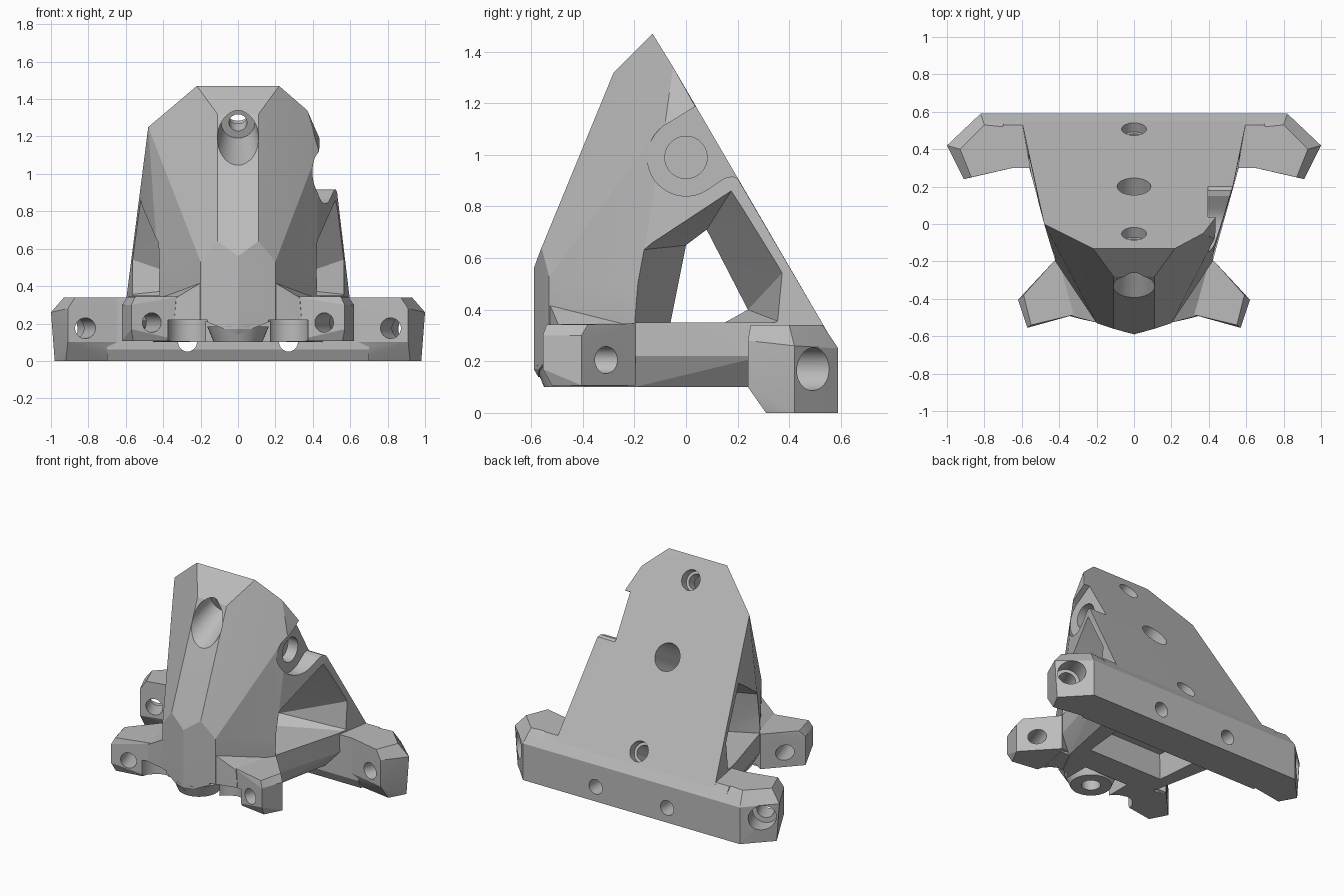
import bpy, bmesh, math
from mathutils import Vector

cube = bpy.data.objects.get("Cube")
if cube:
    bpy.data.objects.remove(cube)

grey = bpy.data.materials.new("plain grey")
grey.use_nodes = True
COLOUR = (0.5, 0.5, 0.5, 1)
grey.diffuse_color = COLOUR
grey.node_tree.nodes["Principled BSDF"].inputs["Base Color"].default_value = COLOUR


def finish(name, bm):
    bmesh.ops.recalc_face_normals(bm, faces=bm.faces)
    mesh = bpy.data.meshes.new(name)
    bm.to_mesh(mesh)
    bm.free()
    mesh.materials.append(grey)
    obj = bpy.data.objects.new(name, mesh)
    bpy.context.collection.objects.link(obj)
    return obj


def hull(name, points):
    bm = bmesh.new()
    for p in points:
        bm.verts.new(p)
    bmesh.ops.remove_doubles(bm, verts=bm.verts, dist=1e-5)
    bmesh.ops.convex_hull(bm, input=bm.verts)
    loose = [v for v in bm.verts if not v.link_faces]
    bmesh.ops.delete(bm, geom=loose, context='VERTS')
    return finish(name, bm)


def prism_x(name, profile, x0, x1):
    """Extrude a (y, z) outline along x."""
    bm = bmesh.new()
    face = bm.faces.new([bm.verts.new((x0, y, z)) for y, z in profile])
    ext = bmesh.ops.extrude_face_region(bm, geom=[face], use_keep_orig=True)
    moved = [g for g in ext["geom"] if isinstance(g, bmesh.types.BMVert)]
    bmesh.ops.translate(bm, verts=moved, vec=(x1 - x0, 0, 0))
    return finish(name, bm)


def rod(name, start, direction, length, r1, r2=None):
    """Cylinder or cone that begins at start and runs along direction."""
    d = Vector(direction).normalized()
    bm = bmesh.new()
    bmesh.ops.create_cone(bm, cap_ends=True, segments=40, radius1=r1,
                          radius2=r1 if r2 is None else r2, depth=length)
    bmesh.ops.translate(bm, verts=bm.verts, vec=(0, 0, length / 2))
    bmesh.ops.rotate(bm, verts=bm.verts, matrix=d.to_track_quat('Z', 'Y').to_matrix())
    bmesh.ops.translate(bm, verts=bm.verts, vec=start)
    return finish(name, bm)


def both(points):
    return [(s * x, y, z) for x, y, z in points for s in (-1, 1)]


def combine(target, tool, operation):
    mod = target.modifiers.new(operation.lower(), 'BOOLEAN')
    mod.operation, mod.object, mod.solver = operation, tool, 'EXACT'
    bpy.context.view_layer.objects.active = target
    bpy.ops.object.modifier_apply(modifier=mod.name)
    bpy.data.objects.remove(tool)


def cut(tool):
    combine(bracket, tool, 'DIFFERENCE')


def join(tool):
    combine(bracket, tool, 'UNION')


# Leaning main body with its front ridge and side beams
bracket = hull("bracket", both([
    (.22, -.13, 1.47), (.11, -.28, 1.32), (.11, -.56, .64), (0, -.59, .56),
    (.2, -.53, .53), (.2, -.53, .42), (.42, -.2, .4), (.6, .55, .31),
    (0, -.59, .17), (.2, -.53, .17), (0, -.55, .1), (.2, -.5, .1),
    (.42, -.2, .22), (.56, .3, .22), (.35, -.2, .1), (.45, .3, .1),
]) + [(-.48, 0, 1.25), (.37, -.05, 1.34), (.43, -.08, 1.13), (.44, .04, 1.18), (.53, .205, .9)])

# Tapered window through both sides, under the arch
inner = [(0, .65), (.08, .71), (.24, .4), (.15, .35), (-.06, .35)]
outer = [(-.28, .62), (.2, .9), (.39, .56), (.37, .35), (-.3, .35)]
cut(prism_x("window_core", inner, -.2, .2))
for s in (-1, 1):
    cut(hull("window_side", [(s * .15, y, z) for y, z in inner]
             + [(s * .62, y, z) for y, z in outer]))

# Hollow underside between the beams
cut(hull("under_hollow", both([(.3, -.1, 0), (.34, .35, 0), (.26, -.06, .26), (.3, .35, .26)])))

# Rear crossbar
bar = [(.59, 0), (.59, .25), (.53, .34), (.3, .34), (.3, .06), (.33, 0)]
join(prism_x("rear_bar", bar, -.7, .7))
for s in (-1, 1):
    # Angled ends of the crossbar
    join(hull("rear_arm", [(s * x, y, z) for x, y, z in [
        (.56, .32, .34), (.56, .32, .1), (.5, .5, .34), (.6, .59, .25), (.6, .59, 0),
        (.82, .59, 0), (.82, .59, .25), (.8, .53, .34), (.93, .4, .34), (.87, .25, .34),
        (1, .42, .26), (.98, .42, 0), (.91, .24, .28), (.91, .24, .1),
        (.92, .31, 0), (.5, .38, 0)]]))
    # Hub shoulder that flows into the front arm
    join(hull("hub_shoulder", [(s * x, y, z) for x, y, z in [
        (.195, -.528, .42), (.195, -.528, .17), (.195, -.5, .104), (.33, -.493, .338),
        (.35, -.493, .104), (.41, -.215, .338), (.41, -.225, .104), (.12, -.21, .4),
        (.12, -.23, .104), (.12, -.45, .4)]]))
    # Front arm
    join(hull("front_arm", [(s * x, y, z) for x, y, z in [
        (.3, -.48, .345), (.3, -.48, .107), (.55, -.54, .343), (.57, -.555, .3),
        (.57, -.555, .17), (.56, -.52, .107), (.59, -.38, .343), (.62, -.405, .3),
        (.62, -.405, .107), (.425, -.195, .346), (.425, -.195, .107),
        (.15, -.3, .344), (.15, -.3, .18)]]))

# V-shaped lower lip of the hub, with a conical foot behind it
lip = [(0, .14), (.17, .21), (.17, 0), (0, 0)]
for s in (-1, 1):
    cut(hull("hub_lip", [(s * x, y, z) for x, z in lip for y in (-.7, -.27)]))
join(rod("hub_foot", (0, -.42, .1), (0, 0, 1), .085, .13, .165))
cut(rod("foot_hole", (0, -.42, .05), (0, 0, 1), .13, .06))

# Bolt holes, mirrored
for s in (-1, 1):
    cut(rod("front_arm_hole", (s * .41, -.68, .205), (s * .31, .95, 0), .55, .052))
    cut(rod("rear_arm_hole", (s * .738, .088, .175), (s * .41, .91, 0), .65, .055))
    cut(rod("rear_arm_counterbore", (s * .875, .39, .17), (s * .41, .91, 0), .3, .083))
    cut(rod("bar_hole", (s * .27, .25, .1), (0, 1, 0), .5, .05))
    cut(rod("hub_slot", (s * .265, -.5, .05), (0, 0, 1), .17, .11))

# Holes square to the sloping back
into = Vector((0, -.861, -.508))
top_hole = Vector((0, -.053, 1.34))
low_hole = Vector((0, .51, .385))
cut(rod("middle_hole", Vector((0, .2, .91)) - into * .1, into, .5, .09))
for centre in (top_hole, low_hole):
    cut(rod("back_hole", centre - into * .1, into, .5, .048))
    cut(rod("back_counterbore", centre - into * .1, into, .16, .066))
cut(rod("front_counterbore", top_hole + into * .13, (0, -.92, -.38), .4, .09, .135))

# Rounded pocket on the left side with a shallow bore
arc = [(.15 * math.cos(math.radians(a)), .99 + .15 * math.sin(math.radians(a)))
       for a in range(115, 306, 10)]
pocket = arc + [(.12, .89), (.15, .91), (.18, .917), (.21, .905), (.4, .9), (.2, 1.29), (.04, 1.19)]
cut(prism_x("pocket", pocket, .395, .75))
cut(rod("pocket_bore", (.32, 0, .99), (1, 0, 0), .2, .082))

# Smooth bores, crisp facets
bpy.ops.object.select_all(action='DESELECT')
bracket.select_set(True)
bpy.context.view_layer.objects.active = bracket
bpy.ops.object.shade_smooth_by_angle(angle=math.radians(12))
